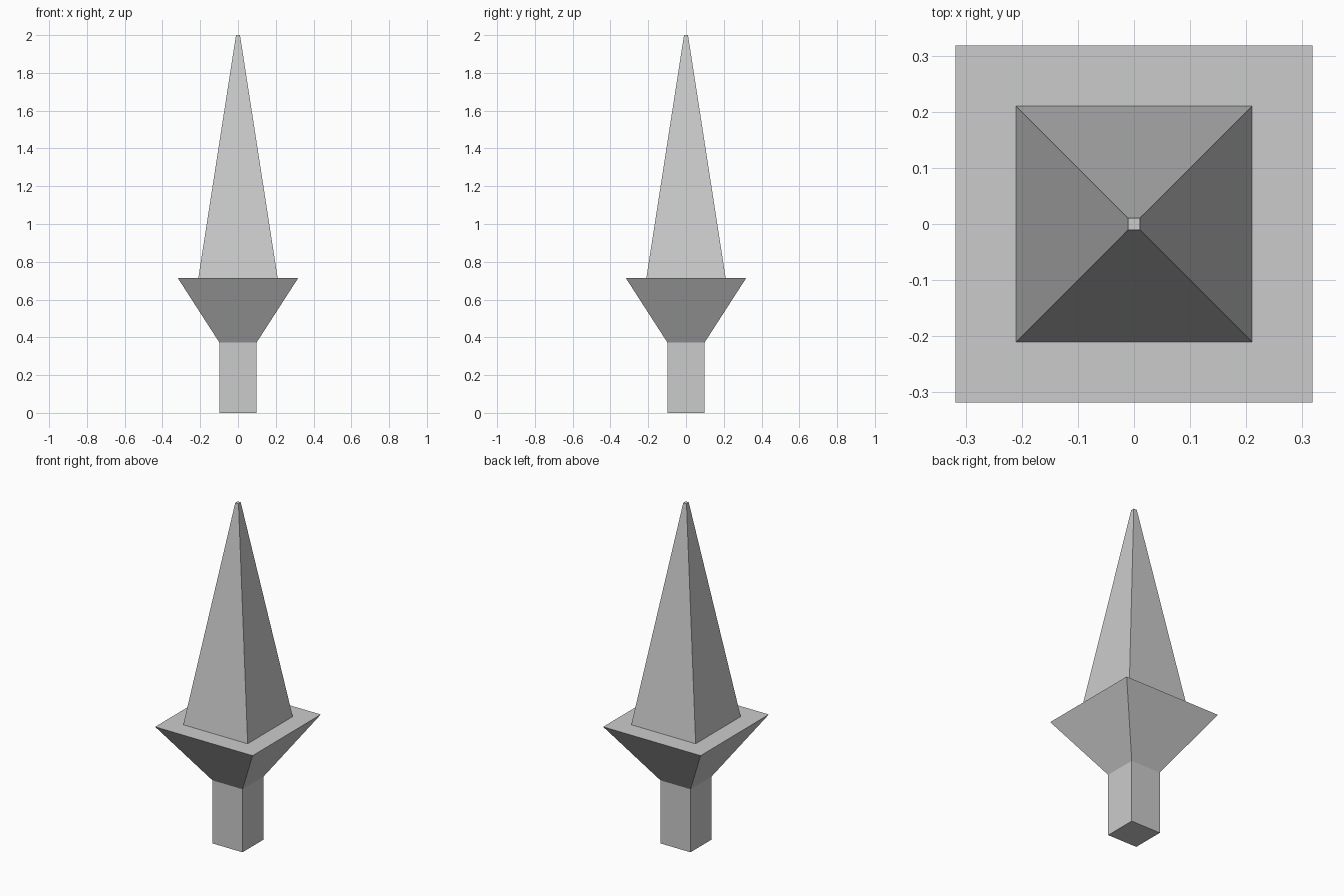
import bpy
import bmesh

if "Cube" in bpy.data.objects:
    bpy.data.objects.remove(bpy.data.objects["Cube"])


def square_frustum(name, z0, half0, z1, half1, cap_bottom=False, cap_top=False):
    """Square tapered section between two heights, with optional end caps."""
    bm = bmesh.new()
    corners = [(-1, -1), (1, -1), (1, 1), (-1, 1)]
    low = [bm.verts.new((x * half0, y * half0, z0)) for x, y in corners]
    high = [bm.verts.new((x * half1, y * half1, z1)) for x, y in corners]
    for i in range(4):
        j = (i + 1) % 4
        bm.faces.new((low[i], low[j], high[j], high[i]))
    if cap_bottom:
        bm.faces.new(low[::-1])
    if cap_top:
        bm.faces.new(high)
    mesh = bpy.data.meshes.new(name)
    bm.to_mesh(mesh)
    bm.free()
    obj = bpy.data.objects.new(name, mesh)
    bpy.context.collection.objects.link(obj)
    return obj


# Square post at the bottom
square_frustum("post", 0, 0.098, 0.372, 0.098, cap_bottom=True)

# Flared collar with a flat ledge on top
square_frustum("collar", 0.372, 0.098, 0.713, 0.318, cap_top=True)

# Tall tapering spire with a tiny flat tip
square_frustum("spire", 0.713, 0.21, 2.0, 0.0105, cap_top=True)
